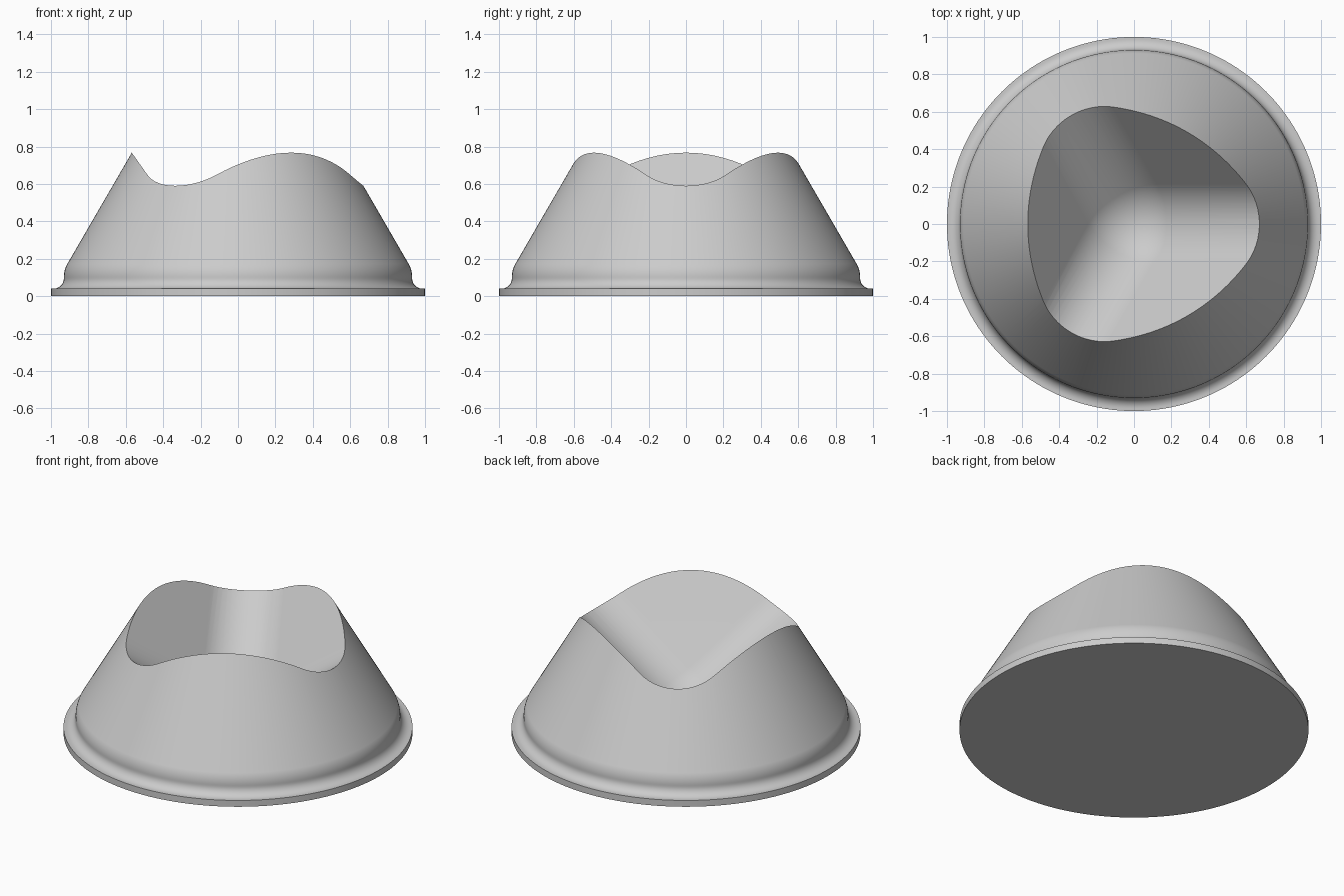
import bpy
import bmesh
from math import sin, cos, pi, radians, sqrt
from mathutils import Matrix, Vector

default = bpy.data.objects.get("Cube")
if default:
    bpy.data.objects.remove(default, do_unlink=True)

SEGMENTS = 160
FILLET = 0.3       # rounding of the socket's inner edges
APEX_Z = -0.036    # where the three socket planes would meet
BLOCK = 2.0        # edge length of the cutting block


def arc(cx, cz, r, start, end, steps):
    """Points of a circular arc in the profile plane, angles in degrees."""
    angles = [radians(start + (end - start) * i / steps) for i in range(steps + 1)]
    return [(cx + r * cos(a), cz + r * sin(a)) for a in angles]


def make_object(name, bm):
    mesh = bpy.data.meshes.new(name)
    bm.to_mesh(mesh)
    bm.free()
    obj = bpy.data.objects.new(name, mesh)
    bpy.context.collection.objects.link(obj)
    return obj


def lathe(name, profile):
    """Solid of revolution, closed by flat caps at both ends."""
    bm = bmesh.new()
    rings = []
    for r, z in profile:
        rings.append([bm.verts.new((r * cos(2 * pi * i / SEGMENTS),
                                    r * sin(2 * pi * i / SEGMENTS), z))
                      for i in range(SEGMENTS)])
    for low, high in zip(rings, rings[1:]):
        for i in range(SEGMENTS):
            j = (i + 1) % SEGMENTS
            bm.faces.new((low[i], low[j], high[j], high[i]))
    bm.faces.new(rings[0][::-1])
    bm.faces.new(rings[-1])
    return make_object(name, bm)


# Material
grey = bpy.data.materials.new("light grey")
grey.use_nodes = True
colour = (0.6, 0.6, 0.6, 1)
grey.diffuse_color = colour
grey.node_tree.nodes["Principled BSDF"].inputs["Base Color"].default_value = colour

# Conical stand: flange, concave fillet, rounded shoulder, sloping wall
profile = [(1.0, 0.0), (1.0, 0.04)]
profile += arc(0.987, 0.096, 0.056, 270, 180, 10)
profile += arc(0.791, 0.103, 0.14, 0, 30, 8)
profile += [(0.462, 0.95)]
stand = lathe("conical_stand", profile)
stand.data.materials.append(grey)

# Rounded block standing on one corner, used to cut the three-sided socket
bm = bmesh.new()
bmesh.ops.create_cube(bm, size=BLOCK)
bmesh.ops.bevel(bm, geom=bm.edges[:], offset=FILLET, segments=16,
                profile=0.5, affect='EDGES', clamp_overlap=True)
axes = [Vector((cos(a) * sqrt(2 / 3), sin(a) * sqrt(2 / 3), sqrt(1 / 3)))
        for a in (0, 2 * pi / 3, 4 * pi / 3)]
turn = Matrix(axes).transposed().to_4x4()
lift = Matrix.Translation((0, 0, APEX_Z + BLOCK * sqrt(3) / 2))
bm.transform(lift @ turn)
cutter = make_object("socket_cutter", bm)
cutter.data.materials.append(grey)
cutter.hide_render = True

# Cut the socket
bpy.context.view_layer.objects.active = stand
cut = stand.modifiers.new("socket", 'BOOLEAN')
cut.operation = 'DIFFERENCE'
cut.solver = 'EXACT'
cut.object = cutter
bpy.ops.object.modifier_apply(modifier=cut.name)
bpy.data.objects.remove(cutter, do_unlink=True)

# Smooth shading with sharp rims and clean flat faces
bpy.ops.object.select_all(action='DESELECT')
stand.select_set(True)
bpy.ops.object.shade_smooth_by_angle(angle=radians(25))
weighted = stand.modifiers.new("clean_normals", 'WEIGHTED_NORMAL')
weighted.keep_sharp = True
